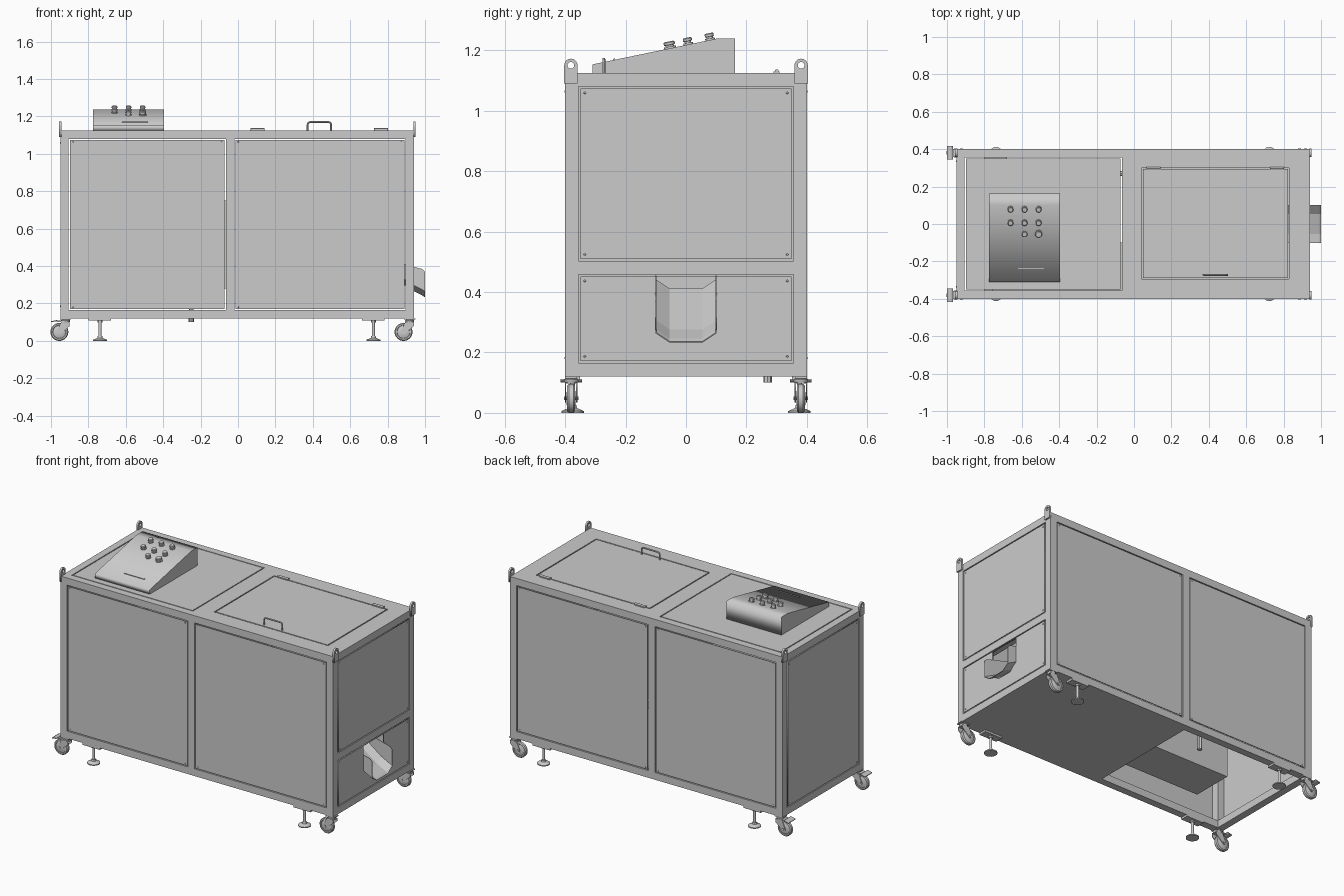
import bpy, bmesh, math
from mathutils import Matrix, Vector

if "Cube" in bpy.data.objects:
    bpy.data.objects.remove(bpy.data.objects["Cube"])

AXES = {'x': ((0, 1, 0), (0, 0, 1), (1, 0, 0)),
        'y': ((1, 0, 0), (0, 0, 1), (0, -1, 0)),
        'z': ((1, 0, 0), (0, 1, 0), (0, 0, 1))}

def frame_of(axis):
    return Matrix(AXES[axis]).transposed().to_4x4()

def link(name, me, smooth=False):
    if smooth:
        for p in me.polygons:
            p.use_smooth = True
        me.set_sharp_from_angle(angle=math.radians(35))
    ob = bpy.data.objects.new(name, me)
    bpy.context.collection.objects.link(ob)
    return ob

def from_bm(name, bm, smooth=False):
    me = bpy.data.meshes.new(name)
    bm.to_mesh(me)
    bm.free()
    return link(name, me, smooth)

def box(name, x, y, z):
    bm = bmesh.new()
    c = Vector((sum(x) / 2, sum(y) / 2, sum(z) / 2))
    size = (abs(x[1] - x[0]), abs(y[1] - y[0]), abs(z[1] - z[0]), 1)
    bmesh.ops.create_cube(bm, size=1, matrix=Matrix.Translation(c) @ Matrix.Diagonal(size))
    return from_bm(name, bm)

def lathe(name, base, rings, rot=Matrix(), seg=24):
    """Stacked discs: rings are (radius, height) along the local z axis."""
    bm = bmesh.new()
    loops = [[bm.verts.new((r * math.cos(2 * math.pi * i / seg), r * math.sin(2 * math.pi * i / seg), h))
              for i in range(seg)] for r, h in rings]
    for a, b in zip(loops, loops[1:]):
        for i in range(seg):
            j = (i + 1) % seg
            bm.faces.new((a[i], a[j], b[j], b[i]))
    bm.faces.new(loops[0][::-1])
    bm.faces.new(loops[-1])
    bm.transform(Matrix.Translation(base) @ rot)
    return from_bm(name, bm, True)

def from_curve(name, cu, matrix=Matrix(), smooth=False):
    tmp = bpy.data.objects.new("tmp", cu)
    bpy.context.collection.objects.link(tmp)
    dg = bpy.context.evaluated_depsgraph_get()
    me = bpy.data.meshes.new_from_object(tmp.evaluated_get(dg))
    bpy.data.objects.remove(tmp)
    me.transform(matrix)
    return link(name, me, smooth)

def add_poly(cu, pts, cyclic):
    s = cu.splines.new('POLY')
    s.points.add(len(pts) - 1)
    for p, q in zip(s.points, pts):
        p.co = (*q, 0, 1) if len(q) == 2 else (*q, 1)
    s.use_cyclic_u = cyclic

def prism(name, axis, lo, hi, outline, *holes):
    """Extruded outline with optional holes."""
    cu = bpy.data.curves.new(name, 'CURVE')
    cu.dimensions, cu.fill_mode, cu.extrude = '2D', 'BOTH', (hi - lo) / 2
    for pts in (outline, *holes):
        add_poly(cu, pts, True)
    off = Vector((0, 0, 0))
    off['xyz'.index(axis)] = (lo + hi) / 2
    return from_curve(name, cu, Matrix.Translation(off) @ frame_of(axis))

def rod(name, pts, r):
    cu = bpy.data.curves.new(name, 'CURVE')
    cu.dimensions, cu.bevel_depth, cu.bevel_resolution, cu.use_fill_caps = '3D', r, 2, True
    add_poly(cu, pts, False)
    return from_curve(name, cu, smooth=True)

def rect(a0, a1, b0, b1):
    return [(a0, b0), (a1, b0), (a1, b1), (a0, b1)]

def arc(u, v, r, a0, a1, n):
    return [(u + r * math.cos(math.radians(a0 + (a1 - a0) * i / n)),
             v + r * math.sin(math.radians(a0 + (a1 - a0) * i / n))) for i in range(n + 1)]

# Square tube frame
X0, X1, Y, Z0, Z1, T, G, P = -0.95, 0.94, 0.40, 0.12, 1.125, 0.045, 0.006, 0.005
for s in (-1, 1):
    yy = (s * (Y - T), s * Y)
    for x in (X0, X1 - T):
        box("corner_post", (x, x + T), yy, (Z0, Z1))
    box("middle_post", (-0.065, -0.02), yy, (Z0 + T, Z1 - T))
    for z in (Z0, Z1 - T):
        box("long_rail", (X0 + T, X1 - T), yy, (z, z + T))
for x in (X0, X1 - T):
    for z in (Z0, Z1 - T):
        box("end_rail", (x, x + T), (-Y + T, Y - T), (z, z + T))
box("outlet_rail", (X1 - T, X1), (-Y + T, Y - T), (0.458, 0.503))
box("top_cross_rail", (-0.065, -0.02), (-Y + T, Y - T), (Z1 - T, Z1))
box("bottom_cross_rail", (-0.065, -0.02), (-Y + T, Y - T), (Z0, Z0 + T))

# Flush cladding panels, front and back, with corner screws
def screw(p, axis, s):
    lathe("panel_screw", p, [(0.004, 0), (0.003, s * 0.0015)], frame_of(axis), 8)

za, zb = Z0 + T + G, Z1 - T - G
for s in (-1, 1):
    for x in ((X0 + T + G, -0.065 - G), (-0.02 + G, X1 - T - G)):
        box("side_panel", x, (s * Y, s * (Y - P)), (za, zb))
        for px in (x[0] + 0.015, x[1] - 0.015):
            for pz in (za + 0.01, zb - 0.01):
                screw((px, s * Y, pz), 'y', -s)

# End panels, the lower right one cut out for the chute
yp = Y - T - G
prism("left_end_panel", 'x', X0, X0 + P, rect(-yp, yp, za, zb))
prism("right_upper_panel", 'x', X1 - P, X1, rect(-yp, yp, 0.503 + G, zb))
prism("right_lower_panel", 'x', X1 - P, X1, rect(-yp, yp, za, 0.458 - G),
      [(-0.1, 0.45), (-0.1, 0.30), (-0.05, 0.255), (0.05, 0.255), (0.1, 0.30), (0.1, 0.45)])
for x, s, zs in ((X0, -1, (za, zb)), (X1, 1, (0.509, zb)), (X1, 1, (za, 0.452))):
    for y in (-0.335, 0.335):
        for z in (zs[0] + 0.015, zs[1] - 0.015):
            screw((x, y, z), 'x', s)

# Top: left cover, right deck with hatch lid
box("top_left_panel", (X0 + T + G, -0.065 - G), (-yp, yp), (Z1 - P, Z1))
prism("top_right_deck", 'z', Z1 - P, Z1, rect(-0.02, X1 - T, -Y + T, Y - T),
      rect(0.04, 0.83, -0.295, 0.30))
box("hatch_lid", (0.047, 0.823), (-0.288, 0.293), (Z1 - P, Z1))
for x in (0.105, 0.765):
    box("hinge_leaf", (x - 0.035, x + 0.035), (0.29, 0.31), (Z1, Z1 + 0.004))
    lathe("hinge_pin", (x - 0.037, 0.30, Z1 + 0.006), [(0.006, 0), (0.006, 0.074)], frame_of('x'), 12)
hz = 1.17
rod("lid_handle", [(0.372, -0.272, Z1)] +
    [(u, -0.272, v) for u, v in arc(0.387, hz - 0.015, 0.015, 180, 90, 4)] +
    [(u, -0.272, v) for u, v in arc(0.483, hz - 0.015, 0.015, 90, 0, 4)] + [(0.498, -0.272, Z1)], 0.005)

# Sloped control console
prism("control_console", 'x', -0.775, -0.395,
      [(-0.31, Z1), (0.162, Z1), (0.162, 1.238), (0.10, 1.238), (-0.31, 1.153)])
slope = (1.238 - 1.153) / 0.41
tilt = Matrix.Rotation(math.atan(slope), 4, 'X')
def on_slope(x, y):
    return (x, y, 1.153 + (y + 0.31) * slope)
for x in (-0.66, -0.585, -0.51):
    for y in (0.08, 0.008, -0.052):
        if y < 0 and x < -0.6:
            continue
        k = 1.25 if y < 0 and x > -0.55 else 1
        lathe("console_button", on_slope(x, y),
              [(0.016 * k, -0.002), (0.016 * k, 0.006), (0.011 * k, 0.006), (0.011 * k, 0.011),
               (0.015 * k, 0.012), (0.015 * k, 0.02), (0.012 * k, 0.023)], tilt, 20)
ledge = box("console_ledge", (-0.07, 0.07), (-0.003, 0.003), (-0.002, 0.004))
ledge.matrix_world = Matrix.Translation(on_slope(-0.55, -0.238)) @ tilt

# Lifting lugs on the four top corners
for x in (X0 - 0.006, X1 - 0.002):
    for y in (-0.381, 0.381):
        prism("lifting_lug", 'x', x, x + 0.012,
              [(y - 0.022, 1.09), (y + 0.022, 1.09)] + arc(y, 1.15, 0.022, 0, 180, 14),
              arc(y, 1.15, 0.011, 0, 345, 23))

# Outlet chute: folded U section sloping outwards
bm = bmesh.new()
rows = []
for x, zf, zt in ((0.74, 0.41, 0.455), (0.925, 0.275, 0.40), (0.985, 0.245, 0.385), (1.0, 0.235, 0.37)):
    lip = min(zf + 0.03, zt)
    rows.append([bm.verts.new((x, y, z)) for y, z in
                 ((-0.1, zt), (-0.1, lip), (-0.055, zf), (0.055, zf), (0.1, lip), (0.1, zt))])
for a, b in zip(rows, rows[1:]):
    for i in range(5):
        bm.faces.new((a[i], b[i], b[i + 1], a[i + 1]))
chute = from_bm("outlet_chute", bm)
mod = chute.modifiers.new("sheet", 'SOLIDIFY')
mod.thickness, mod.offset = 0.004, 0

# Floor of the right half and equipment above the open left half
box("floor_plate", (-0.02, X1 - T), (-Y + T, Y - T), (Z0, Z0 + 0.004))
box("partition", (-0.05, -0.045), (-Y + T, Y - T), (Z0 + T, Z1 - T))
box("equipment_box", (-0.76, -0.065), (-0.36, -0.10), (0.28, 0.75))
rod("drain_pipe", [(-0.25, 0.27, 0.10), (-0.25, 0.27, 0.35), (-0.05, 0.27, 0.35)], 0.014)

# Swivel casters, those on the left with brake pedals
for px in (-0.922, 0.918):
    wx = px - 0.033
    for y in (-0.38, 0.38):
        box("caster_plate", (px - 0.03, px + 0.03), (y - 0.02, y + 0.02), (0.114, Z0))
        lathe("caster_swivel", (px, y, 0.098), [(0.02, 0), (0.024, 0.006), (0.024, 0.012), (0.018, 0.017)])
        box("fork_bridge", (px - 0.024, px + 0.022), (y - 0.02, y + 0.02), (0.097, 0.101))
        for s in (-1, 1):
            yc = y + s * 0.0185
            prism("caster_fork", 'y', yc - 0.002, yc + 0.002,
                  [(px + 0.022, 0.10), (px - 0.024, 0.10)] + arc(wx, 0.048, 0.013, 165, 325, 8) + [(px + 0.022, 0.08)])
        lathe("caster_wheel", (wx, y, 0.048),
              [(0.02, -0.015), (0.034, -0.010), (0.036, -0.013), (0.043, -0.013), (0.048, -0.007),
               (0.048, 0.007), (0.043, 0.013), (0.036, 0.013), (0.034, 0.010), (0.02, 0.015)], frame_of('y'), 32)
        lathe("caster_axle", (wx, y, 0.048), [(0.007, -0.024), (0.007, 0.024)], frame_of('y'), 6)
        if px < 0:
            prism("brake_pedal", 'y', y - 0.036, y + 0.036,
                  [(-0.968, 0.112), (-0.968, 0.106), (-1.0, 0.100), (-1.0, 0.105)])
            box("brake_arm", (-0.97, px), (y - 0.022, y + 0.022), (0.102, 0.108))

# Levelling feet
for x in (-0.738, 0.724):
    for y in (-0.375, 0.375):
        box("foot_bracket", (x - 0.06, x + 0.06), (y - 0.025, y + 0.025), (0.108, Z0))
        lathe("levelling_foot", (x, y, 0),
              [(0.037, 0), (0.037, 0.006), (0.014, 0.016), (0.012, 0.026), (0.008, 0.026), (0.008, 0.115)])
        lathe("foot_nut", (x, y, 0.098), [(0.014, 0), (0.014, 0.01)], seg=6)
